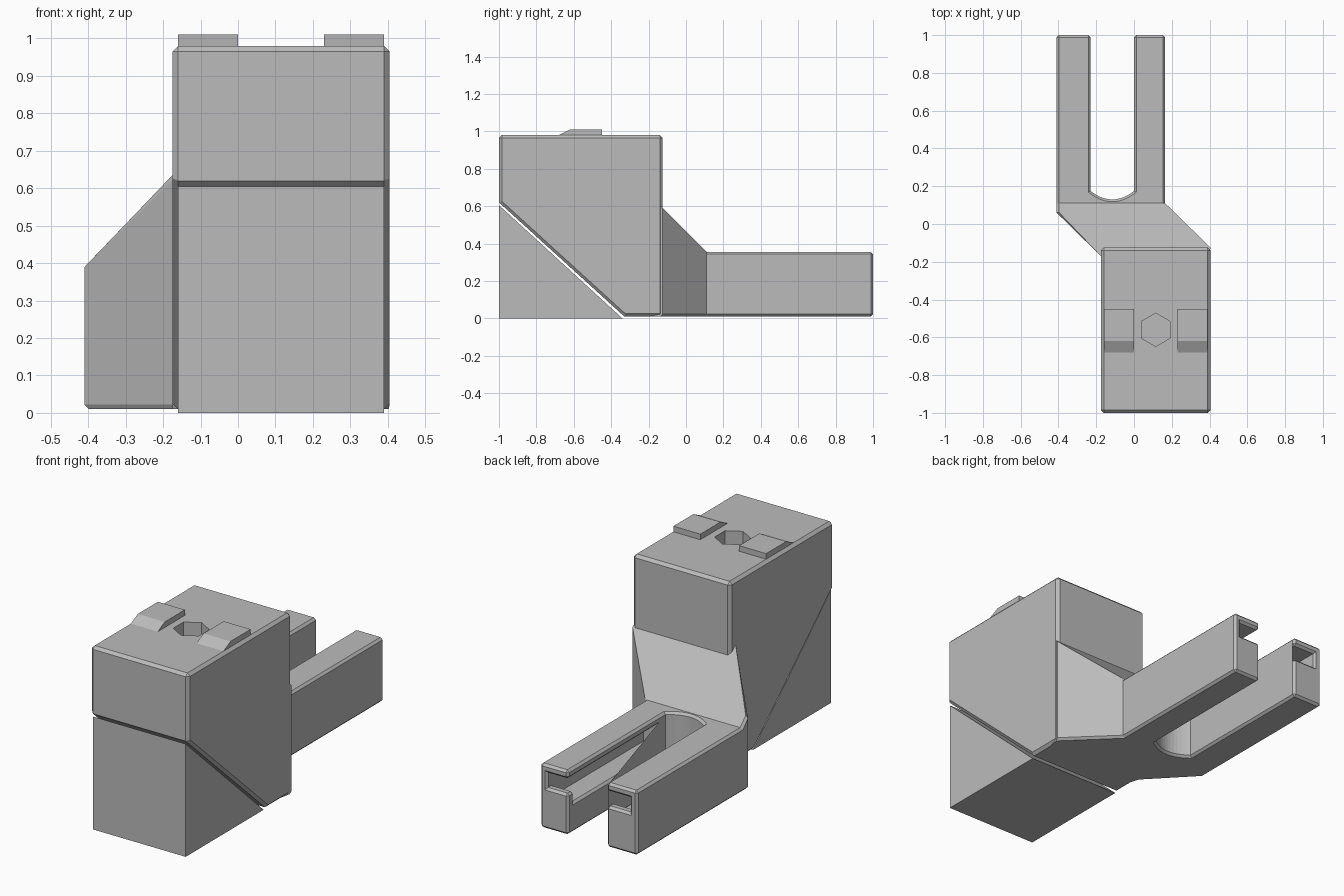
import bpy, bmesh, math
from mathutils import Vector

if "Cube" in bpy.data.objects:
    bpy.data.objects.remove(bpy.data.objects["Cube"])

grey = bpy.data.materials.new("plain grey")
grey.use_nodes = True
grey.diffuse_color = (0.5, 0.5, 0.5, 1)
for node in grey.node_tree.nodes:
    if node.type == 'BSDF_PRINCIPLED':
        node.inputs["Base Color"].default_value = grey.diffuse_color


def prism(name, loops, place):
    """Solid between two copies of adjoining outlines; place(u, v, end) gives a point."""
    bm = bmesh.new()
    verts = {}

    def vert(p, end):
        if (p, end) not in verts:
            verts[p, end] = bm.verts.new(Vector(place(p[0], p[1], end)))
        return verts[p, end]

    sides = [(l[i - 1], l[i]) for l in loops for i in range(len(l))]
    for l in loops:
        for end in (0, 1):
            bm.faces.new([vert(p, end) for p in l])
    for a, b in sides:
        if (b, a) not in sides:
            bm.faces.new([vert(a, 0), vert(b, 0), vert(b, 1), vert(a, 1)])
    bmesh.ops.recalc_face_normals(bm, faces=bm.faces)
    mesh = bpy.data.meshes.new(name)
    bm.to_mesh(mesh)
    bm.free()
    ob = bpy.data.objects.new(name, mesh)
    mesh.materials.append(grey)
    bpy.context.collection.objects.link(ob)
    return ob


def along_x(x0, x1):
    return lambda y, z, end: (x1 if end else x0, y, z)


def along_z(z0, z1):
    return lambda x, y, end: (x, y, z1 if end else z0)


def chamfer(ob, width, keep):
    """Chamfer sharp outer edges for which keep(edge) holds."""
    bm = bmesh.new()
    bm.from_mesh(ob.data)
    edges = [e for e in bm.edges if len(e.link_faces) == 2 and e.is_convex
             and e.calc_face_angle(0) > math.radians(60) and keep(e)]
    bmesh.ops.bevel(bm, geom=edges, offset=width, offset_type='OFFSET',
                    segments=1, profile=0.5, affect='EDGES', clamp_overlap=False)
    bm.to_mesh(ob.data)
    bm.free()


def cut(ob, cutter):
    mod = ob.modifiers.new("cut", 'BOOLEAN')
    mod.operation = 'DIFFERENCE'
    mod.solver = 'EXACT'
    mod.object = cutter
    bpy.context.view_layer.objects.active = ob
    bpy.ops.object.modifier_apply(modifier=mod.name)
    bpy.data.objects.remove(cutter)


# Main block with a sloped underside at the front
BACK = -0.125
block = prism("main_block", [[(-1, 0.98), (-1, 0.62), (-0.33, 0.01), (BACK, 0.01), (BACK, 0.98)]],
              along_x(-0.175, 0.405))
chamfer(block, 0.015, lambda e: not all(v.co.y > -0.2 and v.co.z < 0.1 for v in e.verts))

# Hexagonal bolt recess in the top
hexagon = [(0.115 + 0.088 * math.sin(i * math.pi / 3), -0.56 + 0.088 * math.cos(i * math.pi / 3))
           for i in range(6)]
cut(block, prism("hex_cutter", [hexagon], along_z(0.84, 1.2)))

# Separate clamping wedge under the slope
prism("clamp_wedge", [[(-1, 0.605), (-1, 0), (-0.34, 0)]], along_x(-0.16, 0.39))

# Alignment tabs with ramped fronts
for side, x in (("right", -0.16), ("left", 0.23)):
    prism(side + "_tab", [[(-0.68, 0.97), (-0.68, 0.98), (-0.62, 1.01), (-0.45, 1.01), (-0.45, 0.97)]],
          along_x(x, x + 0.16))

# Offset arm: skewed bridge with a sloping top, then a straight section
BEND = 0.11
bridge = [(-0.41, BEND), (-0.41, 0.06), (-0.175, -0.17), (-0.15, -0.25),
          (0.38, -0.25), (0.405, BACK), (0.165, BEND)]
straight = [(-0.41, BEND), (0.165, BEND), (0.165, 1), (-0.41, 1)]
arm = prism("offset_arm", [bridge, straight],
            lambda x, y, end: (x, y, max(0.355, 0.465 - y) if end else 0.01))

# Open slot with a shallow curved end
half, mid = 0.115, -0.115
arc = [(mid + half * t / 6, 0.13 + 0.045 * (t / 6) ** 2) for t in range(-6, 7)]
slot = [(mid - half, 1.2)] + arc + [(mid + half, 1.2)]
cut(arm, prism("slot_cutter", [slot], along_z(-0.2, 0.6)))

# Undercut channel inside the legs, with a raised stop at the open end
channel = [(0.18, 0.17), (0.95, 0.17), (0.95, 0.23), (1.2, 0.23), (1.2, 0.31), (0.18, 0.31)]
cut(arm, prism("channel_cutter", [channel], along_x(-0.365, 0.125)))
chamfer(arm, 0.012, lambda e: all(v.co.y > -0.18 for v in e.verts))
